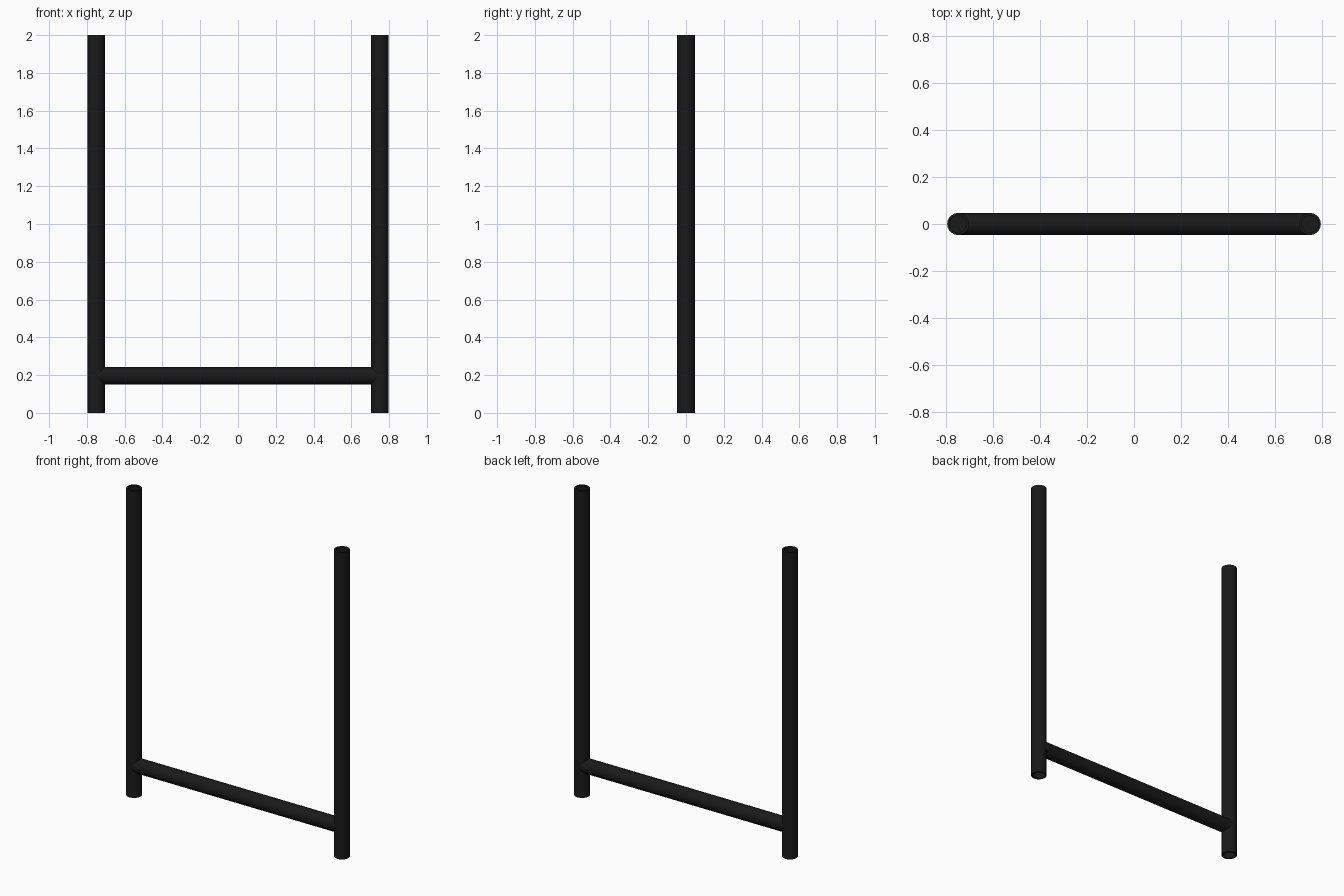
import bpy, bmesh
from mathutils import Matrix

if "Cube" in bpy.data.objects:
    bpy.data.objects.remove(bpy.data.objects["Cube"])

POST_X, R, INNER, DEPTH = 0.75, 0.047, 0.036, 0.085

dark = bpy.data.materials.new("black_paint")
dark.diffuse_color = (0.01, 0.01, 0.01, 1)
dark.use_nodes = True
dark.node_tree.nodes["Principled BSDF"].inputs["Base Color"].default_value = dark.diffuse_color


def finish(name, bm):
    mesh = bpy.data.meshes.new(name)
    bm.to_mesh(mesh)
    bm.free()
    mesh.materials.append(dark)
    obj = bpy.data.objects.new(name, mesh)
    bpy.context.collection.objects.link(obj)
    bpy.context.view_layer.objects.active = obj
    obj.select_set(True)
    bpy.ops.object.shade_smooth_by_angle()
    obj.select_set(False)
    return obj


def rod(bm, length, matrix):
    bmesh.ops.create_cone(bm, cap_ends=True, segments=32, radius1=R,
                          radius2=R, depth=length, matrix=matrix)


def post(name, x):
    bm = bmesh.new()
    rod(bm, 2, Matrix.Translation((x, 0, 1)))
    # Open tube mouth at each end
    for cap in [f for f in bm.faces if len(f.verts) > 4]:
        up = cap.normal.copy()
        bmesh.ops.inset_region(bm, faces=[cap], thickness=R - INNER)
        floor = bmesh.ops.extrude_face_region(bm, geom=[cap])
        bmesh.ops.delete(bm, geom=[cap], context='FACES_ONLY')
        verts = [g for g in floor["geom"] if isinstance(g, bmesh.types.BMVert)]
        bmesh.ops.translate(bm, verts=verts, vec=-up * DEPTH)
    bmesh.ops.recalc_face_normals(bm, faces=bm.faces)
    # Seam line a little in from each end
    for z in (0.09, 1.91):
        bmesh.ops.bisect_plane(bm, geom=bm.verts[:] + bm.edges[:] + bm.faces[:],
                               plane_co=(0, 0, z), plane_no=(0, 0, 1))
    return finish(name, bm)


# Two uprights
post("left_post", -POST_X)
post("right_post", POST_X)

# Lower crossbar joining the uprights
bm = bmesh.new()
rod(bm, 2 * POST_X, Matrix.Translation((0, 0, 0.197)) @ Matrix.Rotation(1.5707963, 4, 'Y'))
finish("crossbar", bm)
